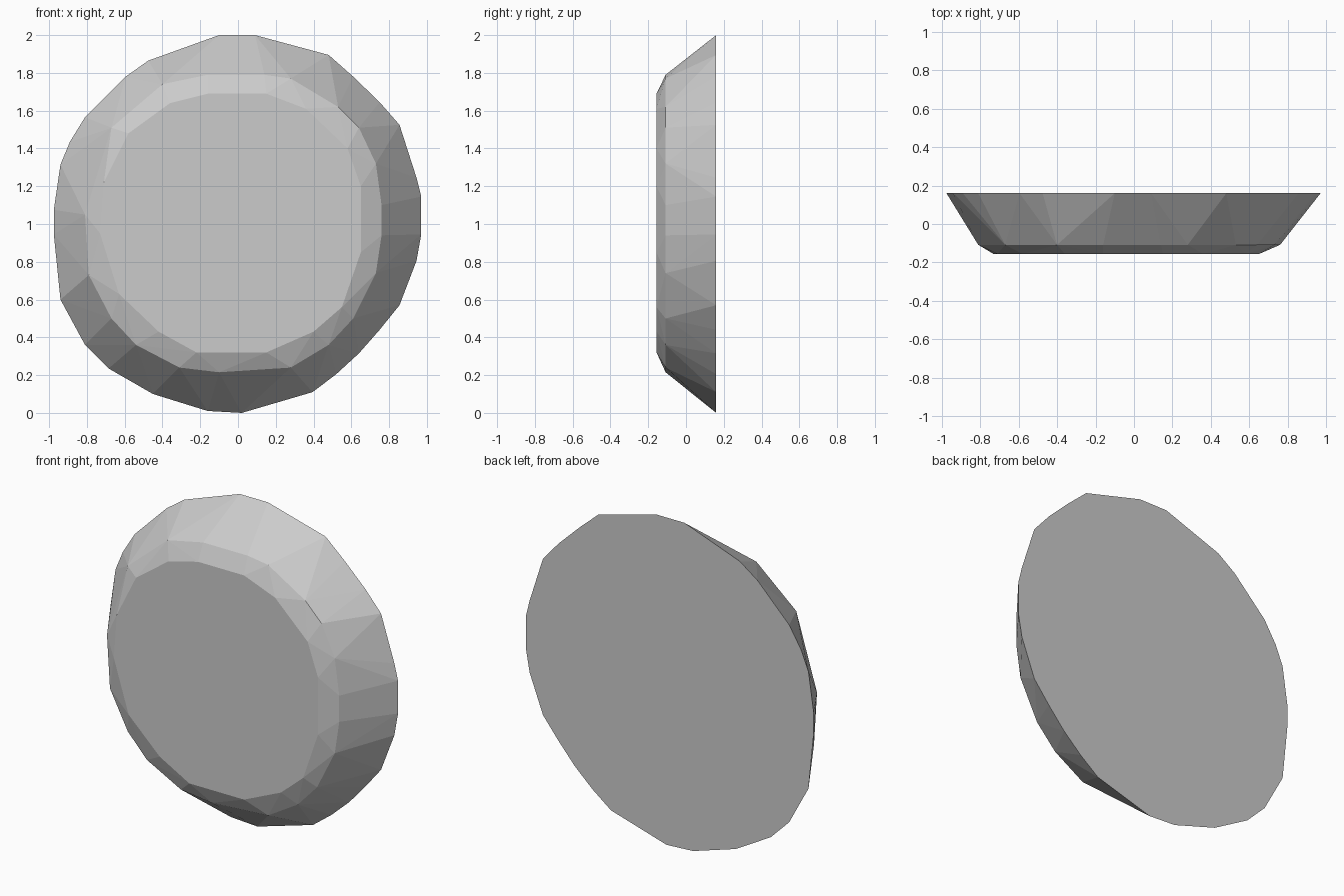
import bpy, bmesh

# Outlines in (x, z) for the wide back rim, the shoulder and the flat front
BACK = [(-.10, 2.0), (.09, 2.0), (.48, 1.895), (.61, 1.78), (.75, 1.645), (.855, 1.525),
        (.945, 1.245), (.97, 1.145), (.97, .945), (.945, .805), (.855, .57), (.75, .44),
        (.64, .315), (.52, .205), (.395, .11), (.02, 0), (-.16, .01), (-.45, .10),
        (-.685, .235), (-.81, .36), (-.94, .60), (-.975, .945), (-.975, 1.075),
        (-.94, 1.315), (-.89, 1.435), (-.81, 1.565), (-.595, 1.78), (-.475, 1.865)]
SHOULDER = [(-.16, 1.79), (.14, 1.79), (.28, 1.77), (.53, 1.62), (.64, 1.51), (.73, 1.32),
            (.76, 1.1), (.76, .94), (.73, .74), (.61, .50), (.48, .36), (.28, .24),
            (-.10, .215), (-.31, .24), (-.54, .36), (-.67, .50), (-.79, .73),
            (-.81, 1.05), (-.67, 1.51), (-.40, 1.74)]
FRONT = [(-.16, 1.69), (.15, 1.69), (.36, 1.61), (.58, 1.40), (.65, 1.2), (.65, .85),
         (.55, .56), (.40, .43), (.15, .32), (-.22, .32), (-.42, .43), (-.63, .63),
         (-.73, .95), (-.71, 1.22), (-.58, 1.48), (-.36, 1.64)]

# Faceted disc: convex skin around the three outlines
bm = bmesh.new()
for ring, y in ((BACK, .16), (SHOULDER, -.108), (FRONT, -.156)):
    for x, z in ring:
        bm.verts.new((x, y, z))
hull = bmesh.ops.convex_hull(bm, input=bm.verts[:])
loose = [v for v in bm.verts if not v.link_faces]
bmesh.ops.delete(bm, geom=loose, context='VERTS')
bmesh.ops.dissolve_limit(bm, angle_limit=.01, verts=bm.verts[:], edges=bm.edges[:])
bmesh.ops.recalc_face_normals(bm, faces=bm.faces[:])

mesh = bpy.data.meshes.new("faceted_disc")
bm.to_mesh(mesh)
bm.free()
disc = bpy.data.objects.new("faceted_disc", mesh)
bpy.context.collection.objects.link(disc)

# Plain grey colour
grey = bpy.data.materials.new("grey")
grey.diffuse_color = (.6, .6, .6, 1)
mesh.materials.append(grey)
